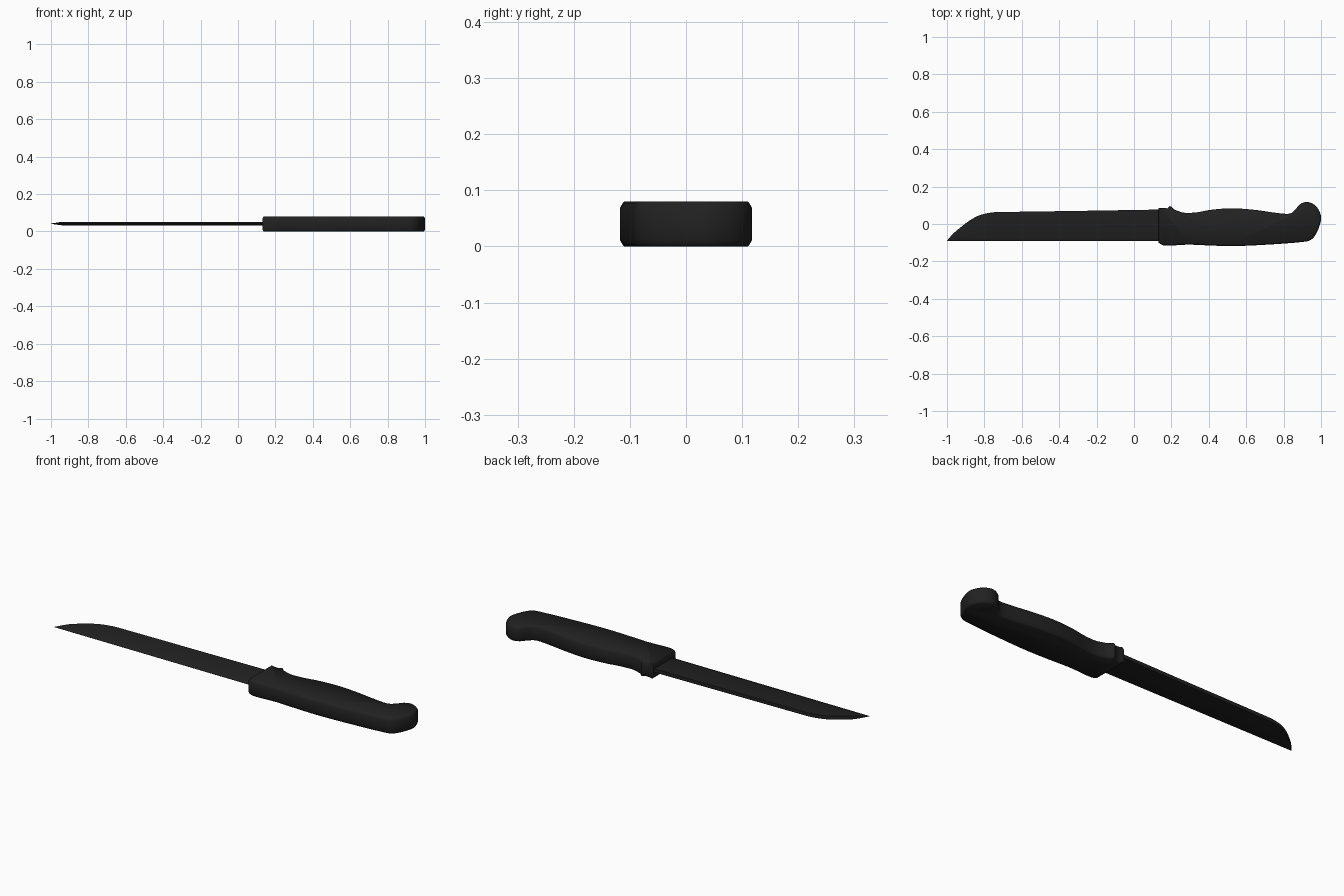
import bpy, bmesh
from mathutils import Vector
from mathutils.geometry import interpolate_bezier

if "Cube" in bpy.data.objects:
    bpy.data.objects.remove(bpy.data.objects["Cube"])

black = bpy.data.materials.new("matte_black")
black.diffuse_color = (0.0155, 0.0155, 0.0155, 1)
black.use_nodes = True
black.node_tree.nodes["Principled BSDF"].inputs["Base Color"].default_value = black.diffuse_color


def smooth_curve(pts, closed, steps=4):
    """Catmull-Rom sampling of 2D points."""
    p = [Vector((x, y, 0)) for x, y in pts]
    n = len(p)
    at = (lambda i: p[i % n]) if closed else (lambda i: p[max(0, min(n - 1, i))])
    out = []
    for i in range(n if closed else n - 1):
        a, b, c, d = at(i - 1), at(i), at(i + 1), at(i + 2)
        out += interpolate_bezier(b, b + (c - a) / 6, c - (d - b) / 6, c, steps + 1)[:-1]
    return out if closed else out + [p[-1]]


def loft(name, rings):
    """Skin closed rings of equal length and cap both ends."""
    bm = bmesh.new()
    rows = [[bm.verts.new(v) for v in r] for r in rings]
    n = len(rows[0])
    for a, b in zip(rows, rows[1:]):
        for i in range(n):
            j = (i + 1) % n
            bm.faces.new((a[i], a[j], b[j], b[i]))
    bm.faces.new(rows[0][::-1])
    bm.faces.new(rows[-1])
    bmesh.ops.remove_doubles(bm, verts=bm.verts, dist=1e-5)
    bmesh.ops.recalc_face_normals(bm, faces=bm.faces)
    me = bpy.data.meshes.new(name)
    bm.to_mesh(me)
    bm.free()
    me.materials.append(black)
    ob = bpy.data.objects.new(name, me)
    bpy.context.collection.objects.link(ob)
    bpy.ops.object.select_all(action='DESELECT')
    ob.select_set(True)
    bpy.context.view_layer.objects.active = ob
    bpy.ops.object.shade_smooth_by_angle(angle=0.9)
    return ob


# Handle: contoured outline with softened upper and lower rims
outline = smooth_curve([
    (0.13, -0.10), (0.3, -0.11), (0.52, -0.118), (0.72, -0.11), (0.89, -0.097),
    (0.945, -0.085), (0.975, -0.05), (0.995, 0.0), (1.0, 0.04), (0.985, 0.08),
    (0.96, 0.106), (0.923, 0.118), (0.888, 0.106), (0.862, 0.078), (0.83, 0.055),
    (0.75, 0.061), (0.65, 0.075), (0.53, 0.084), (0.42, 0.077), (0.34, 0.063),
    (0.27, 0.06), (0.22, 0.075), (0.18, 0.084)], True)[:-4]
outline += [Vector((0.18, 0.084, 0)), Vector((0.155, 0.085, 0)), Vector((0.13, 0.085, 0))]


def handle_ring(z, inset):
    ring = []
    n = len(outline)
    for i, p in enumerate(outline):
        t = (outline[(i + 1) % n] - outline[i - 1]).normalized()
        ring.append((p.x - t.y * inset, p.y + t.x * inset, z))
    return ring


loft("handle", [handle_ring(z, s) for z, s in
                ((0, 0.008), (0.003, 0.005), (0.012, 0), (0.068, 0), (0.077, 0.005), (0.08, 0.008))])

# Blade: flat body with ground cutting edge, thinning at the tip
spine = smooth_curve([(-1, -0.0895), (-0.97, -0.055), (-0.93, -0.02), (-0.88, 0.018),
                      (-0.83, 0.045), (-0.77, 0.06), (-0.7, 0.064), (-0.3, 0.07),
                      (0.13, 0.077), (0.2, 0.077)], False)
rings = []
for p in spine:
    t = 0.009 * min(1, 0.08 + (p.x + 1) / 0.06)
    grind = min(-0.07, -0.09 + 0.6 * (p.y + 0.09))
    rings.append([(p.x, p.y, 0.042 + t), (p.x, grind, 0.042 + t), (p.x, -0.09, 0.0425),
                  (p.x, -0.09, 0.0415), (p.x, grind, 0.042 - t), (p.x, p.y, 0.042 - t)])
loft("blade", rings)
